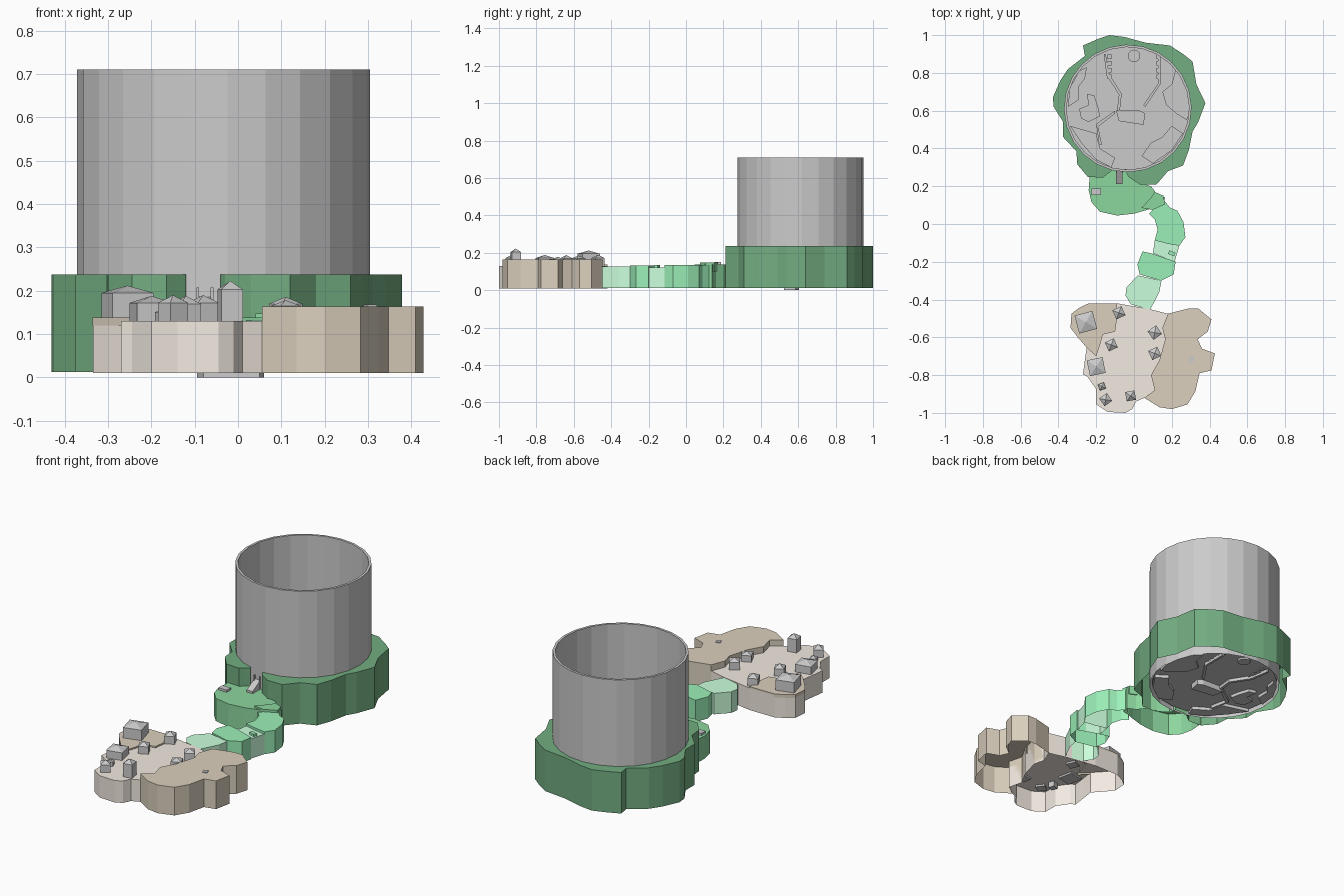
import bpy, bmesh
from math import sin, cos, pi, radians


def material(name, rgb):
    m = bpy.data.materials.new(name)
    m.diffuse_color = (*rgb, 1)
    return m


DARK = material("dark_green", (.17, .42, .22))
MID = material("mid_green", (.26, .67, .34))
LIGHT = material("light_green", (.33, .87, .48))
PALE = material("pale_green", (.6, 1.0, .71))
BEIGE = material("beige", (.90, .83, .76))
BROWN = material("brown", (.71, .63, .51))


def finish(name, bm, mat=None):
    me = bpy.data.meshes.new(name)
    bm.to_mesh(me)
    bm.free()
    ob = bpy.data.objects.new(name, me)
    bpy.context.collection.objects.link(ob)
    if mat:
        me.materials.append(mat)
    return ob


def plate(name, pts, z0, z1, mat=None, bottom=False, walls=None):
    """Outline raised from z0 to z1; open underneath unless bottom is set."""
    n = len(pts)
    area = sum(pts[i - 1][0] * pts[i][1] - pts[i][0] * pts[i - 1][1] for i in range(n))
    if area < 0:
        pts = pts[::-1]
    bm = bmesh.new()
    low = [bm.verts.new((x, y, z0)) for x, y in pts]
    top = [bm.verts.new((x, y, z1)) for x, y in pts]
    bm.faces.new(top)
    for i in range(walls or n):
        j = (i + 1) % n
        bm.faces.new((low[i], low[j], top[j], top[i]))
    if bottom:
        bm.faces.new(low[::-1])
    bmesh.ops.delete(bm, geom=[v for v in bm.verts if not v.link_faces], context='VERTS')
    return finish(name, bm, mat)


def rect(x, y, w, d, rot=0):
    c, s = cos(radians(rot)), sin(radians(rot))
    return [(x + a * w / 2 * c - b * d / 2 * s, y + a * w / 2 * s + b * d / 2 * c)
            for a, b in ((-1, -1), (1, -1), (1, 1), (-1, 1))]


def hut(name, x, y, size, rot, z0, eave, peak):
    bm = bmesh.new()
    base = rect(x, y, size, size, rot)
    low = [bm.verts.new((*p, z0)) for p in base]
    top = [bm.verts.new((*p, eave)) for p in base]
    tip = bm.verts.new((x, y, peak))
    bm.faces.new(low[::-1])
    for i in range(4):
        j = (i + 1) % 4
        bm.faces.new((low[i], low[j], top[j], top[i]))
        bm.faces.new((top[i], top[j], tip))
    return finish(name, bm)


# big round wall with thin rim and a floor near the bottom
CX, CY, R, N = -.033, .612, .338, 24


def circle(r, z, cx=CX, cy=CY, n=N):
    return [(cx + r * cos(2 * pi * i / n + radians(1.5)),
             cy + r * sin(2 * pi * i / n + radians(1.5)), z) for i in range(n)]


bm = bmesh.new()
rings = [[bm.verts.new(p) for p in circle(r, z)]
         for r, z in ((R, .013), (R, .71), (R - .013, .71), (R - .013, .03))]
for a, b in zip(rings, rings[1:]):
    for i in range(N):
        j = (i + 1) % N
        bm.faces.new((a[i], a[j], b[j], b[i]))
bm.faces.new(rings[-1])
finish("round_wall", bm)

# relief on the arena floor
FLOOR = {
    "west_terrace": [(-.34, .72), (-.29, .81), (-.25, .83), (-.26, .77), (-.29, .73), (-.29, .66), (-.35, .62)],
    "west_mound": [(-.25, .69), (-.21, .68), (-.19, .62), (-.18, .57), (-.24, .54), (-.28, .56), (-.29, .61), (-.24, .63)],
    "east_terrace": [(.26, .78), (.22, .82), (.20, .74), (.15, .70), (.17, .63), (.23, .58), (.28, .55), (.30, .62), (.29, .70)],
    "south_west_terrace": [(-.34, .52), (-.28, .43), (-.20, .34), (-.12, .30), (-.10, .35), (-.18, .40), (-.20, .48), (-.27, .50)],
    "south_east_terrace": [(.10, .32), (.20, .39), (.26, .48), (.20, .52), (.15, .46), (.09, .43), (.04, .36)],
    "road_edge_west": [(-.15, .90), (-.13, .79), (-.065, .69), (-.075, .60), (-.09, .60), (-.08, .685), (-.145, .785), (-.16, .90)],
    "road_edge_east": [(.14, .88), (.14, .74), (.06, .62), (.05, .63), (.128, .745), (.128, .88)],
    "plaza_edge": [(-.20, .53), (-.10, .60), (-.10, .585), (-.19, .515), (-.17, .42), (-.185, .42)],
}
for name, pts in FLOOR.items():
    plate(name, pts, .013, .05, bottom=True)
plate("central_hall", [(-.095, .60), (-.08, .545), (.05, .525), (.06, .585), (.03, .60), (-.08, .605)], 0, .07, bottom=True)
plate("round_tower", [p[:2] for p in circle(.033, 0, 0, .89, 16)], .02, .07, bottom=True)
for i in range(4):
    for side, x in (("west", -.13), ("east", .13)):
        plate(f"stall_{side}_{i + 1}", rect(x, .78 + i * .035, .022, .024), .025, .055, bottom=True)

# dark green island: outline with front notch, then an arc hugging the round wall
outer = [(-.04, .27), (-.03, .25), (.03, .21), (.12, .21), (.18, .28), (.26, .31), (.29, .39), (.31, .49),
         (.34, .54), (.378, .64), (.33, .74), (.31, .86), (.26, .90), (.19, .945), (.06, .96), (-.05, .99),
         (-.13, 1.0), (-.19, .98), (-.27, .945), (-.26, .89), (-.35, .82), (-.39, .76), (-.43, .67),
         (-.425, .62), (-.375, .54), (-.375, .46), (-.305, .385), (-.30, .315), (-.245, .25), (-.165, .245),
         (-.14, .265), (-.12, .28)]
arc = [(CX + .332 * cos(radians(255 - 346 * i / 30)), CY + .332 * sin(radians(255 - 346 * i / 30)))
       for i in range(31)]
plate("dark_island", outer + arc, .013, .237, DARK, walls=len(outer) - 1)

# green path islands
plate("mid_green_island", [(-.235, .25), (-.24, .18), (-.225, .115), (-.18, .065), (-.09, .045), (0, .055),
      (.07, .075), (.11, .09), (.155, .10), (.165, .14), (.12, .16), (.09, .20), (.03, .22), (-.03, .25),
      (-.04, .29), (-.12, .29), (-.165, .25)], .013, .138, MID)
plate("path_step", [(.04, .085), (.10, .075), (.165, .105), (.155, .15), (.11, .17), (.09, .14)], .10, .148, MID, bottom=True)
plate("upper_path", [(.155, .13), (.19, .087), (.23, .07), (.262, .01), (.272, -.07), (.24, -.115), (.18, -.105),
      (.11, -.087), (.125, -.03), (.11, .025), (.08, .055)], .013, .135, LIGHT)
plate("path_gap", [(.11, -.087), (.24, -.115), (.215, -.20), (.10, -.155)], .013, .122, PALE)
plate("middle_path", [(.045, -.145), (.10, -.158), (.22, -.20), (.21, -.267), (.145, -.30), (.03, -.267),
      (.018, -.214)], .013, .132, LIGHT)
plate("lower_path", [(.02, -.272), (.145, -.30), (.135, -.357), (.10, -.426), (.085, -.455), (-.015, -.426),
      (-.045, -.38), (-.04, -.336)], .013, .128, PALE)
plate("path_block", rect(.20, -.155, .035, .02, -20), .11, .135, LIGHT, bottom=True)

# beige and brown islands
plate("beige_island", [(-.24, -.42), (-.09, -.42), (.08, -.45), (.18, -.475), (.15, -.55), (.165, -.61),
      (.135, -.72), (.09, -.80), (.11, -.88), (.055, -.92), (.01, -.94), (-.01, -.98), (-.045, -1.0),
      (-.14, -.995), (-.20, -.955), (-.20, -.875), (-.245, -.81), (-.27, -.795), (-.26, -.72), (-.25, -.65),
      (-.30, -.595), (-.335, -.55), (-.33, -.475), (-.29, -.445)], .01, .13, BEIGE)
plate("brown_terrace", [(-.24, -.42), (-.09, -.42), (-.09, -.5), (-.10, -.57), (-.165, -.585), (-.18, -.64),
      (-.2, -.70), (-.25, -.655), (-.30, -.597), (-.336, -.55), (-.331, -.475), (-.29, -.444)], .12, .138, BROWN)
plate("brown_island", [(.18, -.475), (.29, -.447), (.34, -.447), (.41, -.505), (.39, -.57), (.337, -.61),
      (.36, -.66), (.428, -.685), (.41, -.775), (.347, -.79), (.325, -.886), (.283, -.955), (.20, -.98),
      (.135, -.97), (.055, -.92), (.11, -.88), (.09, -.80), (.135, -.72), (.165, -.61), (.15, -.55)],
      .01, .164, BROWN)

# huts: x, y, size, turn, base, eave, peak
HUTS = [(-.255, -.52, .098, 15, .13, .195, .212), (-.08, -.47, .053, 25, .12, .172, .19),
        (.11, -.575, .055, 35, .12, .17, .186), (-.12, -.64, .052, 25, .12, .17, .188),
        (-.20, -.755, .085, 12, .12, .172, .188), (.11, -.685, .053, 25, .12, .165, .178),
        (-.17, -.86, .034, 20, .10, .15, .162), (-.15, -.93, .05, 35, .12, .172, .19),
        (-.018, -.91, .05, 10, .12, .203, .223)]
for i, h in enumerate(HUTS):
    hut(f"hut_{i + 1}", *h)
plate("brown_marker", rect(.305, -.717, .025, .025, 20), .15, .168, bottom=True)
plate("green_marker", rect(-.20, .17, .05, .035), .12, .15, bottom=True)

# entrance ramp with side posts
ramp = plate("entrance_ramp", rect(-.078, .25, .036, .075), .13, .19, bottom=True)
for v in ramp.data.vertices:
    if v.co.y < .25 and v.co.z > .15:
        v.co.z = .15
for side, x in (("left", -.093), ("right", -.06)):
    plate(f"ramp_post_{side}", rect(x, .275, .006, .01), .14, .208, bottom=True)
